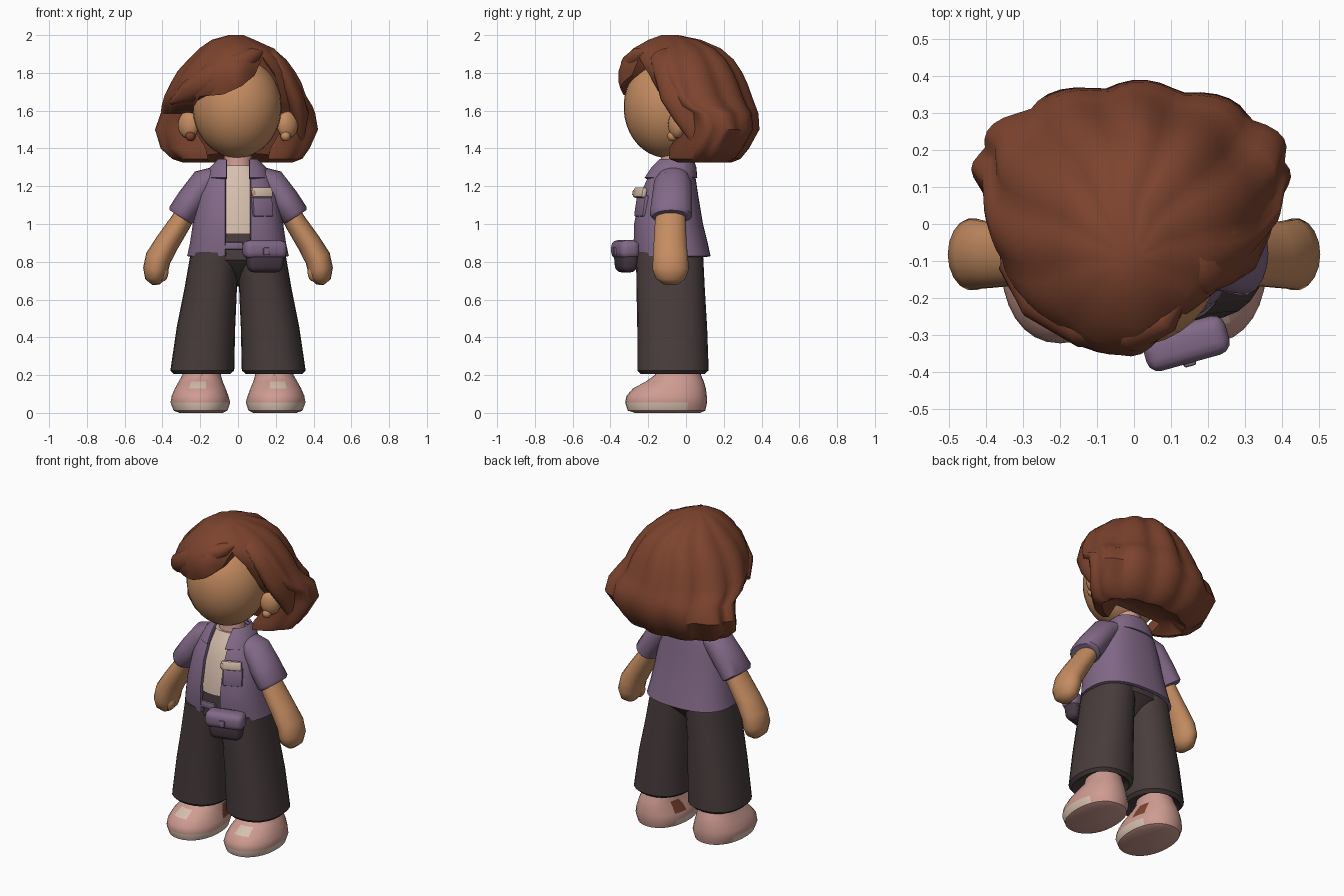
import bpy, bmesh, math
from mathutils import Vector, Matrix

if "Cube" in bpy.data.objects:
    bpy.data.objects.remove(bpy.data.objects["Cube"])


def color(name, r, g, b):
    m = bpy.data.materials.new(name)
    lin = [((c + 0.055) / 1.055) ** 2.4 for c in (r, g, b)]
    m.diffuse_color = (*lin, 1)
    m.use_nodes = True
    m.node_tree.nodes["Principled BSDF"].inputs["Base Color"].default_value = m.diffuse_color
    return m


SKIN = color("skin", 0.77, 0.55, 0.38)
HAIR = color("hair brown", 0.49, 0.265, 0.18)
PURPLE = color("jacket purple", 0.51, 0.41, 0.53)
DARK = color("trouser charcoal", 0.285, 0.237, 0.237)
CREAM = color("cream", 0.84, 0.75, 0.68)
PINK = color("soft pink", 0.81, 0.61, 0.57)
PLUM = color("dark plum", 0.28, 0.22, 0.27)


def finish(name, bm, mats, rule=None, angle=40, bool_with=None, solid=0):
    """Turn a bmesh into a shaded object; rule(center, normal) picks a material."""
    me = bpy.data.meshes.new(name)
    bm.normal_update()
    bm.to_mesh(me)
    bm.free()
    ob = bpy.data.objects.new(name, me)
    bpy.context.collection.objects.link(ob)
    for m in mats:
        me.materials.append(m)
    bpy.ops.object.select_all(action='DESELECT')
    ob.select_set(True)
    bpy.context.view_layer.objects.active = ob
    if solid:
        s = ob.modifiers.new("thickness", 'SOLIDIFY')
        s.thickness, s.offset = solid, -1
        bpy.ops.object.modifier_apply(modifier=s.name)
    if bool_with:
        b = ob.modifiers.new("cut", 'BOOLEAN')
        b.object, b.operation, b.solver = bool_with, 'DIFFERENCE', 'EXACT'
        bpy.ops.object.modifier_apply(modifier=b.name)
        bpy.data.objects.remove(bool_with)
    if rule:
        for p in ob.data.polygons:
            p.material_index = rule(p.center, p.normal)
    if angle:
        bpy.ops.object.shade_smooth_by_angle(angle=math.radians(angle))
    return ob


def skin_rings(rings, closed=True):
    bm = bmesh.new()
    vs = [[bm.verts.new(p) for p in r] for r in rings]
    n = len(vs[0])
    for a, b in zip(vs, vs[1:]):
        for j in range(n if closed else n - 1):
            k = (j + 1) % n
            bm.faces.new((a[j], a[k], b[k], b[j]))
    if closed:
        bm.faces.new(vs[0][::-1])
        bm.faces.new(vs[-1])
    return bm


def loft(rows, n=24, e=0.85, gap=0, flute=None):
    """Rows are (z, left x, right x, front y, back y[, right front y]); gap leaves the front open."""
    rings = []
    for z, xl, xr, yf, yb, *extra in rows:
        cx, a, cy = (xl + xr) / 2, (xr - xl) / 2, (yf + yb) / 2
        g = math.asin((gap / a) ** (1 / e)) if gap else 0
        ring = []
        for j in range(n + 1 if gap else n):
            t = g + (2 * math.pi - 2 * g) * j / n
            s, c = math.sin(t), -math.cos(t)
            m = flute(t) if flute else 1
            front = yf
            if extra and s > 0:
                k = min(1, s / 0.6)
                front += (extra[0] - yf) * k * k * (3 - 2 * k)
            x = math.copysign(abs(s) ** e, s) * a * m
            y = math.copysign(abs(c) ** e, c) * (cy - front if c < 0 else yb - cy) * m
            ring.append((cx + x, cy + y, z))
        rings.append(ring)
    return skin_rings(rings, not gap)


def tube(path, radii, n=14):
    """Elliptical tube; radii are (across, along y) for each path point."""
    pts, rings = [Vector(p) for p in path], []
    for i, p in enumerate(pts):
        d = (pts[min(i + 1, len(pts) - 1)] - pts[max(i - 1, 0)]).normalized()
        v = (Vector((0, 1, 0)) - d * d.y).normalized()
        u = v.cross(d)
        ru, rv = radii[i]
        rings.append([p + u * ru * math.cos(2 * math.pi * k / n) + v * rv * math.sin(2 * math.pi * k / n)
                      for k in range(n)])
    bm = skin_rings(rings)
    bmesh.ops.recalc_face_normals(bm, faces=bm.faces[:])
    return bm


def ball(name, loc, r, mat, seg=20, rot=0):
    bm = bmesh.new()
    M = Matrix.Translation(loc) @ Matrix.Rotation(rot, 4, 'Z') @ Matrix.Diagonal((*r, 1))
    bmesh.ops.create_uvsphere(bm, u_segments=seg, v_segments=seg * 2 // 3, radius=1, matrix=M)
    return finish(name, bm, [mat], angle=60)


def box(name, loc, size, mat, rot=0, tilt=0, bevel=0.01, seg=2, taper=1):
    """Bevelled box; taper narrows its lower end."""
    bm = bmesh.new()
    bmesh.ops.create_cube(bm, size=1, matrix=Matrix.Diagonal((*size, 1)))
    for v in bm.verts:
        if v.co.z < 0:
            v.co.x *= taper
            v.co.y *= taper
    bmesh.ops.bevel(bm, geom=bm.edges[:], offset=bevel, segments=seg, affect='EDGES', profile=0.5)
    bm.transform(Matrix.Translation(loc) @ Matrix.Rotation(rot, 4, 'Z') @ Matrix.Rotation(tilt, 4, 'X'))
    return finish(name, bm, [mat])


# Head, neck
ball("head", (-0.005, -0.1, 1.62), (0.235, 0.23, 0.27), SKIN, 32)
finish("neck", loft([(1.24, -.1, .1, -.15, .03), (1.31, -.075, .075, -.135, .02),
                     (1.42, -.07, .07, -.13, .02)], 16, 1), [PINK])

# Hair mass, with the face opening cut from it
opening = [(-.14, 1.25), (-.17, 1.40), (-.235, 1.51), (-.235, 1.62), (-.2, 1.675), (-.08, 1.685), (.02, 1.73),
           (.09, 1.79), (.13, 1.885), (.19, 1.80), (.225, 1.68), (.235, 1.51), (.17, 1.40), (.14, 1.25)]
cut = skin_rings([[(x, -1, z) for x, z in opening],
                  [(x, -.02 - (z - 1.5) * 0.4, z) for x, z in opening]])
bmesh.ops.recalc_face_normals(cut, faces=cut.faces[:])
cutter = finish("face_cutter", cut, [HAIR], angle=0)
cutter.hide_render = True


def flute(t):
    back = (1 - math.cos(t)) / 2
    return 1 - (0.015 + 0.085 * back) * (1 - abs(math.sin(t * 5.5 + 0.4)))


finish("hair", loft([
    (1.37, -.22, .22, .02, .14), (1.325, -.29, .29, -.07, .24), (1.345, -.35, .345, -.12, .29),
    (1.40, -.41, .385, -.12, .335), (1.50, -.44, .43, -.075, .39), (1.585, -.41, .415, -.12, .385, -.11),
    (1.625, -.405, .40, -.27, .37, -.14), (1.68, -.39, .365, -.34, .35, -.18),
    (1.75, -.355, .34, -.36, .325, -.22), (1.81, -.32, .305, -.36, .295, -.26),
    (1.87, -.265, .26, -.34, .255, -.29), (1.93, -.205, .19, -.28, .185), (1.975, -.14, .09, -.20, .08),
    (2.0, -.05, .03, -.13, -.04)], 66, 1.04, flute=flute), [HAIR], bool_with=cutter)

# Layered locks: fringe to the left, sweep to the right
finish("fringe_lock", tube([(.13, -.19, 1.915), (.085, -.25, 1.895), (.0, -.285, 1.845), (-.13, -.275, 1.775),
                            (-.26, -.2, 1.70), (-.345, -.1, 1.65)],
                           [(.01, .015), (.04, .045), (.065, .06), (.078, .06), (.06, .06), (.015, .03)]),
       [HAIR], angle=60)
finish("side_lock", tube([(.10, -.15, 1.91), (.16, -.12, 1.89), (.235, -.06, 1.80), (.29, -.03, 1.69),
                          (.325, .02, 1.58), (.33, .06, 1.45)],
                         [(.01, .02), (.05, .08), (.055, .11), (.055, .11), (.05, .09), (.02, .04)], 18),
       [HAIR], angle=60)

# Jacket body, collar, shirt
finish("jacket", loft([(.83, -.27, .27, -.27, .13), (.9, -.255, .255, -.28, .115), (1.0, -.24, .24, -.278, .09),
                       (1.15, -.21, .21, -.25, .065), (1.25, -.175, .175, -.205, .05),
                       (1.32, -.12, .12, -.15, .035)], 32, 0.8, gap=.068), [PURPLE], solid=.018)
finish("collar", loft([(1.245, -.168, .168, -.225, .06), (1.30, -.15, .15, -.19, .055),
                       (1.345, -.105, .105, -.15, .04)], 28, 0.85, gap=.062), [PURPLE], solid=.015)
finish("shirt", loft([(.945, -.19, .19, -.245, .06), (1.15, -.17, .17, -.228, .04), (1.25, -.13, .13, -.18, .03),
                      (1.31, -.09, .09, -.145, .02)], 24), [CREAM])

# Chest pocket and name badge with a small pink mark
box("pocket", (.128, -.234, 1.095), (.115, .03, .115), PURPLE, .42, -.16)
box("badge", (.125, -.243, 1.166), (.12, .03, .055), CREAM, .42, -.2)
box("badge_mark", (.081, -.276, 1.166), (.022, .008, .028), PINK, .42, -.2, .002)

# Trousers
finish("hips", loft([(.67, -.03, .03, -.1, -.05), (.75, -.12, .12, -.2, .03), (.81, -.25, .25, -.255, .09),
                     (.88, -.24, .24, -.25, .09), (.95, -.21, .21, -.245, .07)], 28), [DARK])
for s, side in ((-1, "left"), (1, "right")):
    def sx(rows):
        return [(z, min(s * a, s * b), max(s * a, s * b), f, k) for z, a, b, f, k in rows]

    finish(side + "_trouser_leg", loft(sx([
        (.235, .06, .31, -.2, .06), (.207, .04, .34, -.24, .10), (.225, .02, .358, -.258, .12),
        (.45, .015, .325, -.258, .112), (.65, .006, .285, -.262, .10), (.85, -.01, .25, -.265, .09)]),
        24, .88), [DARK])

    # Shoe with pale sole edge, toe patch and inner ankle patch
    def shoe_rule(c, nrm):
        if nrm.z < -.8:
            return 0
        if c.z < (.055 if c.y < .02 else .03):
            return 1
        if nrm.x * s < -.5 and .10 < c.z < .16 and -.07 < c.y < .01:
            return 2
        if .135 < c.z < .16 and c.y < -.15 and abs(c.x - s * .215) < .032:
            return 1
        return 0
    finish(side + "_shoe", loft(sx([
        (0, .08, .31, -.27, .075), (.012, .055, .342, -.308, .102), (.055, .04, .358, -.322, .112),
        (.09, .05, .352, -.315, .11), (.13, .065, .335, -.28, .105), (.165, .08, .315, -.215, .095),
        (.20, .09, .295, -.165, .08), (.26, .10, .28, -.15, .06)]), 30, .92),
        [PINK, CREAM, HAIR], shoe_rule)

    # Sleeve, arm, hand
    finish(side + "_sleeve", tube([(s * .10, -.065, 1.255), (s * .175, -.07, 1.218), (s * .245, -.075, 1.125),
                                   (s * .298, -.08, 1.048), (s * .305, -.08, 1.037)],
                                  [(.055, .08), (.08, .10), (.08, .108), (.078, .113), (.068, .10)], 18), [PURPLE])
    finish(side + "_arm", tube([(s * .24, -.08, 1.12), (s * .31, -.083, 1.0), (s * .375, -.084, .90),
                                (s * .422, -.082, .82), (s * .436, -.082, .76), (s * .436, -.084, .71),
                                (s * .432, -.086, .68)],
                               [(.05, .075), (.058, .083), (.064, .088), (.069, .094), (.067, .098),
                                (.055, .078), (.022, .035)], 18), [SKIN], angle=60)
    ball(side + "_thumb", (s * .40, -.11, .745), (.032, .035, .05), SKIN, 12)

    # Ear and earring
    ball(side + "_ear", (s * .262, -.05, 1.525), (.06, .04, .072), SKIN, 16, s * .5)
    ball(side + "_earring", (s * .252, -.072, 1.465), (.027, .027, .027), HAIR if s < 0 else SKIN, 12)

# Waist pouch: dark lower body, purple flap, buckle and strap
box("pouch", (.143, -.318, .802), (.215, .095, .115), PLUM, .27, 0, .03, 3, .85)
box("pouch_flap", (.14, -.322, .865), (.232, .108, .098), PURPLE, .27, 0, .034, 3)
box("buckle", (.15, -.374, .855), (.035, .02, .04), PURPLE, .27, 0, .006)
box("strap", (-.03, -.262, .885), (.11, .02, .04), PURPLE, 0, 0, .006)
